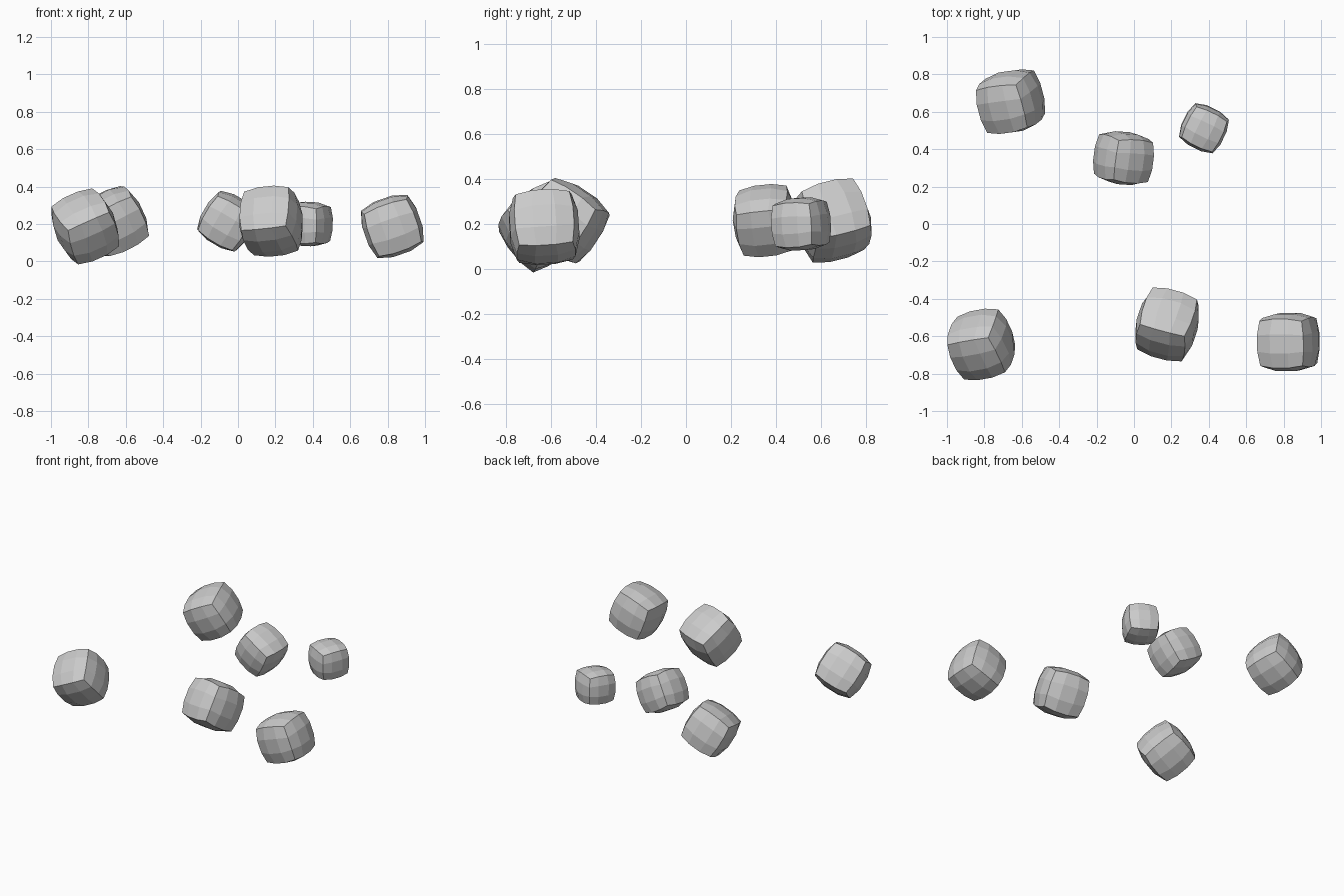
import bpy
import bmesh
from mathutils import Matrix, Vector

default = bpy.data.objects.get("Cube")
if default:
    bpy.data.objects.remove(default, do_unlink=True)

# One plain stone colour
stone = bpy.data.materials.new("stone_grey")
stone.use_nodes = True
colour = (0.6, 0.6, 0.6, 1)
stone.diffuse_color = colour
stone.node_tree.nodes["Principled BSDF"].inputs["Base Color"].default_value = colour

ROUNDING = 1.7  # share of sphere against cube


def boulder(name, centre, size, edge_a, edge_b):
    """Rounded block whose edges run along two given directions."""
    bm = bmesh.new()
    bmesh.ops.create_cube(bm, size=2)
    bmesh.ops.subdivide_edges(bm, edges=bm.edges[:], cuts=2, use_grid_fill=True)
    for v in bm.verts:
        v.co *= size * (1 + ROUNDING / v.co.length) / (1 + ROUNDING)

    # Square up the two directions into a rotation
    a = Vector(edge_a).normalized()
    b = Vector(edge_b)
    b = (b - a * a.dot(b)).normalized()
    turn = Matrix((a, b, a.cross(b))).transposed()

    mesh = bpy.data.meshes.new(name)
    bm.to_mesh(mesh)
    bm.free()
    mesh.materials.append(stone)
    obj = bpy.data.objects.new(name, mesh)
    obj.matrix_world = Matrix.Translation(centre) @ turn.to_4x4()
    bpy.context.collection.objects.link(obj)


# Scattered stones, back row then front row
boulder("back_right_stone", (-0.66, 0.654, 0.215), 0.165,
        (-0.88, -0.12, -0.45), (0.22, -0.94, -0.25))
boulder("back_middle_stone", (-0.056, 0.352, 0.215), 0.145,
        (0.86, -0.06, -0.51), (0.07, 1, 0.14))
boulder("back_left_stone", (0.374, 0.512, 0.2), 0.123,
        (0.9, -0.44, -0.05), (0.44, 0.9, 0.05))
boulder("front_middle_stone", (0.177, -0.537, 0.215), 0.168,
        (0.96, -0.26, 0.1), (0, 0.56, 0.83))
boulder("front_right_stone", (-0.817, -0.644, 0.187), 0.165,
        (-0.9, -0.16, -0.4), (0.31, -0.77, -0.55))
boulder("front_left_stone", (0.825, -0.631, 0.187), 0.163,
        (0.94, 0, 0.33), (0, 1, 0.07))
